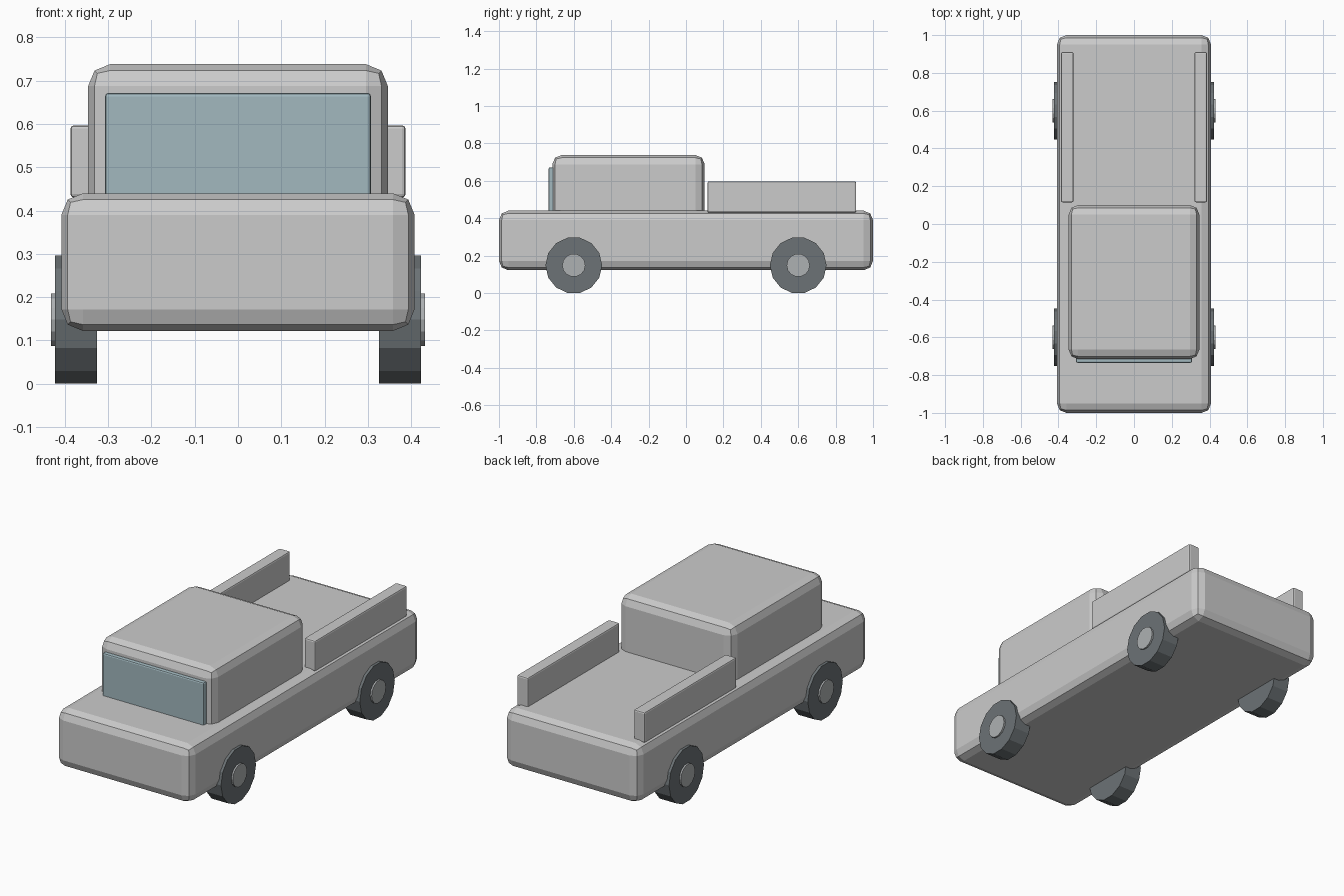
import bpy
from math import pi

if "Cube" in bpy.data.objects:
    bpy.data.objects.remove(bpy.data.objects["Cube"])


def material(name, rgb):
    m = bpy.data.materials.new(name)
    m.diffuse_color = (*rgb, 1)
    m.use_nodes = True
    m.node_tree.nodes["Principled BSDF"].inputs["Base Color"].default_value = m.diffuse_color
    return m


def bevel(ob, width, segments):
    b = ob.modifiers.new("Bevel", 'BEVEL')
    b.width, b.segments = width, segments
    b.limit_method = 'ANGLE'
    b.angle_limit = pi / 3


def box(name, lo, hi, width, segments=2, mat=None):
    centre = [(a + b) / 2 for a, b in zip(lo, hi)]
    bpy.ops.mesh.primitive_cube_add(size=1, location=centre)
    ob = bpy.context.object
    ob.name = name
    ob.scale = [b - a for a, b in zip(lo, hi)]
    bpy.ops.object.transform_apply(location=False, rotation=False, scale=True)
    bevel(ob, width, segments)
    if mat:
        ob.data.materials.append(mat)
    return ob


def disc(name, x0, x1, y, z, radius, sides, mat):
    # cylinder along x with a vertex pointing along y
    bpy.ops.mesh.primitive_cylinder_add(
        vertices=sides, radius=radius, depth=abs(x1 - x0),
        location=((x0 + x1) / 2, y, z), rotation=(0, pi / 2, 0))
    ob = bpy.context.object
    ob.name = name
    ob.data.materials.append(mat)
    return ob


glass = material("glass", (0.36, 0.48, 0.52))
rubber = material("rubber", (0.15, 0.17, 0.18))
metal = material("metal", (0.42, 0.44, 0.45))

# Body, cab and windscreen
box("body", (-0.408, -1, 0.122), (0.408, 1, 0.44), 0.05)
box("cab", (-0.346, -0.715, 0.39), (0.346, 0.1, 0.738), 0.05)
box("windscreen", (-0.307, -0.735, 0.43), (0.307, -0.70, 0.672), 0.008, 2, glass)

for side, s in (("left", -1), ("right", 1)):
    # Cargo bed rails
    xs = sorted((s * 0.32, s * 0.387))
    box(f"{side}_bed_rail", (xs[0], 0.115, 0.43), (xs[1], 0.91, 0.597), 0.008)
    # Wheels with hub caps
    for end, y in (("front", -0.6), ("rear", 0.6)):
        disc(f"{end}_{side}_tyre", s * 0.326, s * 0.423, y, 0.148, 0.1515, 14, rubber)
        disc(f"{end}_{side}_hub", s * 0.38, s * 0.432, y, 0.148, 0.062, 14, metal)
